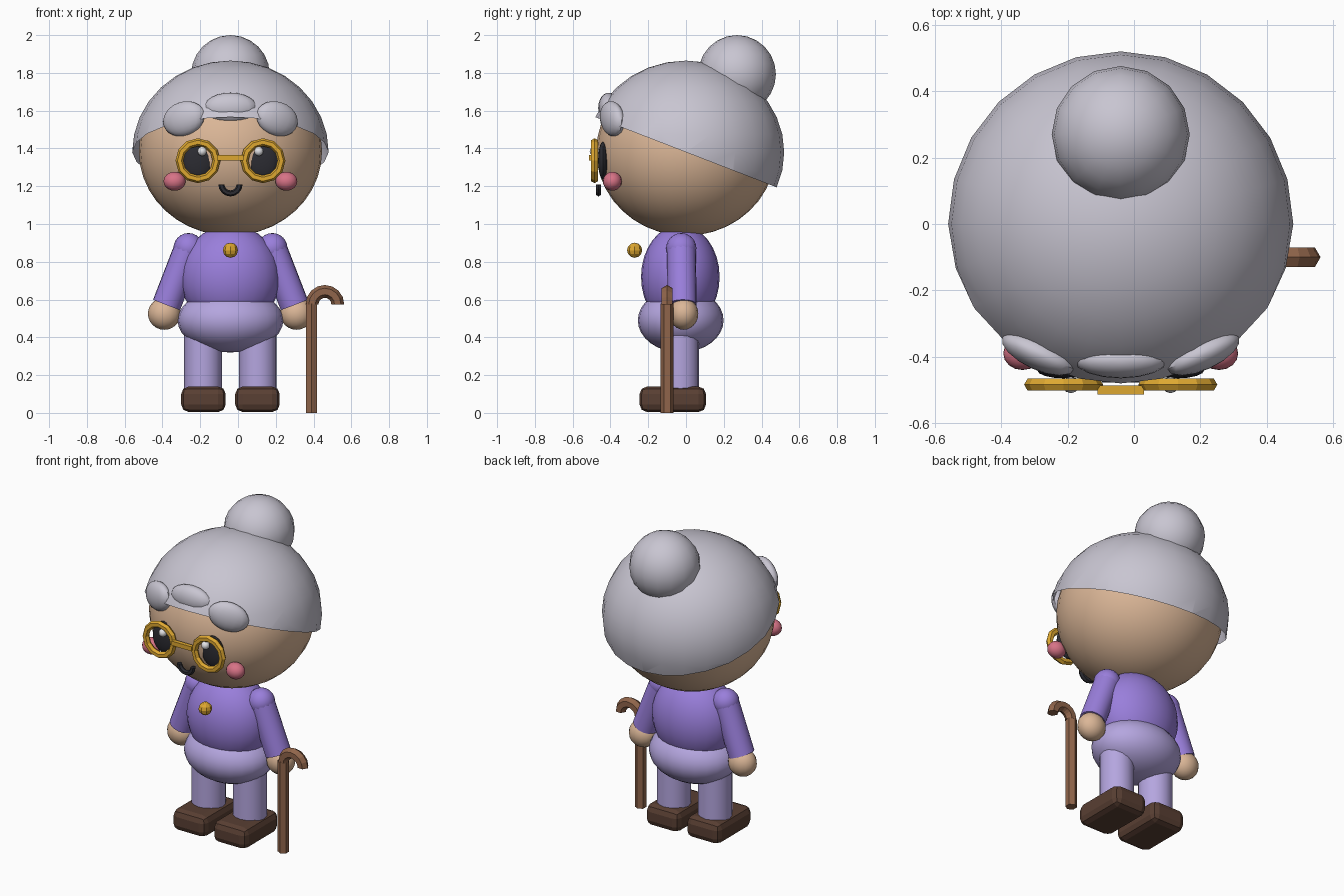
import bpy, bmesh, math
from math import pi, radians
from mathutils import Vector, Matrix

cube = bpy.data.objects.get("Cube")
if cube:
    bpy.data.objects.remove(cube, do_unlink=True)

CX = -0.04  # the figure's own centre line


def material(name, *rgb):
    m = bpy.data.materials.new(name)
    m.use_nodes = True
    m.diffuse_color = (*rgb, 1)
    m.node_tree.nodes["Principled BSDF"].inputs["Base Color"].default_value = (*rgb, 1)
    return m


GREY = material("silver hair", 0.58, 0.56, 0.64)
SKIN = material("skin", 0.71, 0.47, 0.31)
PURPLE = material("purple jumper", 0.32, 0.21, 0.71)
LILAC = material("lilac cloth", 0.46, 0.38, 0.74)
BROWN = material("dark brown leather", 0.10, 0.05, 0.033)
WOOD = material("cane wood", 0.28, 0.13, 0.07)
GOLD = material("gold", 0.73, 0.39, 0.03)
PINK = material("cheek pink", 0.68, 0.17, 0.24)
DARK = material("near black", 0.025, 0.025, 0.032)
WHITE = material("eye glint", 0.85, 0.85, 0.88)


def finish(name, bm, mat, smooth=False):
    mesh = bpy.data.meshes.new(name)
    bmesh.ops.recalc_face_normals(bm, faces=bm.faces)
    bm.to_mesh(mesh)
    bm.free()
    mesh.materials.append(mat)
    obj = bpy.data.objects.new(name, mesh)
    bpy.context.collection.objects.link(obj)
    if smooth:
        bpy.ops.object.select_all(action='DESELECT')
        obj.select_set(True)
        bpy.context.view_layer.objects.active = obj
        bpy.ops.object.shade_smooth_by_angle(angle=radians(40))
    return obj


def ball(name, mat, loc, radii, segs=16, rings=12, turn=None, cut=None, smooth=True):
    """Ellipsoid; cut is the normal of a plane through its centre, upper side kept."""
    bm = bmesh.new()
    bmesh.ops.create_uvsphere(bm, u_segments=segs, v_segments=rings, radius=1)
    bmesh.ops.scale(bm, vec=radii, verts=bm.verts)
    if cut:
        bmesh.ops.bisect_plane(bm, geom=bm.verts[:] + bm.edges[:] + bm.faces[:],
                               plane_co=(0, 0, 0), plane_no=cut, clear_inner=True)
    m = Matrix.Translation(loc)
    if turn:
        m = m @ turn
    bm.transform(m)
    return finish(name, bm, mat, smooth)


def rod(name, mat, a, b, radius, sides=16, smooth=True):
    a, b = Vector(a), Vector(b)
    bm = bmesh.new()
    bmesh.ops.create_cone(bm, cap_ends=True, segments=sides, radius1=radius,
                          radius2=radius, depth=(b - a).length)
    axis = b - a
    turn = Vector((0, 0, 1)).rotation_difference(axis).to_matrix().to_4x4()
    bm.transform(Matrix.Translation((a + b) / 2) @ turn)
    return finish(name, bm, mat, smooth)


def hoop(name, mat, loc, major, minor, angle=2 * pi, steps=12, half=1):
    """Six-sided tube swept in the xz plane; half = 1 arches up, -1 hangs down."""
    bm = bmesh.new()
    section = [bm.verts.new((major + minor * math.cos(i * pi / 3),
                             minor * math.sin(i * pi / 3), 0)) for i in range(6)]
    edges = [bm.edges.new((section[i], section[i - 1])) for i in range(6)]
    bmesh.ops.spin(bm, geom=section + edges, cent=(0, 0, 0), axis=(0, -half, 0),
                   angle=angle, steps=steps)
    bmesh.ops.remove_doubles(bm, verts=bm.verts, dist=0.0005)
    bmesh.ops.holes_fill(bm, edges=bm.edges, sides=6)
    bmesh.ops.translate(bm, vec=loc, verts=bm.verts)
    return finish(name, bm, mat)


def box(name, mat, loc, size, bevel=0):
    bm = bmesh.new()
    bmesh.ops.create_cube(bm, size=1)
    bmesh.ops.scale(bm, vec=size, verts=bm.verts)
    if bevel:
        bmesh.ops.bevel(bm, geom=bm.edges[:], offset=bevel, segments=2,
                        profile=0.5, affect='EDGES')
    bmesh.ops.translate(bm, vec=loc, verts=bm.verts)
    return finish(name, bm, mat)


# Head and hair
ball("head", SKIN, (CX, 0, 1.385), (0.485, 0.475, 0.447), 32, 20)
ball("hair_cap", GREY, (CX, 0, 1.38), (0.52, 0.52, 0.485), 24, 16, cut=(0, 0.36, 0.93))
ball("hair_bun", GREY, (CX, 0.27, 1.793), (0.208, 0.206, 0.207))
ball("fringe_middle", GREY, (CX, -0.41, 1.615), (0.14, 0.055, 0.08))

# Face middle
hoop("mouth", DARK, (CX, -0.463, 1.21), 0.048, 0.016, pi, 8, half=-1)
box("glasses_bridge", GOLD, (CX, -0.5, 1.35), (0.14, 0.026, 0.028))

# Body
ball("torso", PURPLE, (CX, -0.03, 0.72), (0.265, 0.208, 0.275), 24, 16)
ball("hips", LILAC, (CX, -0.028, 0.49), (0.28, 0.227, 0.17), 24, 16)
ball("brooch", GOLD, (CX, -0.272, 0.861), (0.04, 0.04, 0.04), 8, 6, smooth=False)

# Paired parts
for side, s in (("left", 1), ("right", -1)):
    def at(x, y, z):
        return (CX + s * x, y, z)

    lock_turn = Matrix.Rotation(s * radians(24), 4, 'Z') @ Matrix.Rotation(s * radians(17), 4, 'Y')
    ball(side + "_fringe_lock", GREY, at(0.247, -0.39, 1.557), (0.122, 0.05, 0.09), turn=lock_turn)
    ball(side + "_eye", DARK, at(0.172, -0.44, 1.335), (0.08, 0.025, 0.1))
    ball(side + "_eye_glint", WHITE, at(0.15, -0.485, 1.385), (0.025, 0.025, 0.025), 10, 8)
    hoop(side + "_glasses_rim", GOLD, at(0.172, -0.484, 1.335), 0.098, 0.021)
    ball(side + "_cheek", PINK, at(0.296, -0.39, 1.226), (0.058, 0.05, 0.05))

    ball(side + "_shoulder", PURPLE, at(0.222, -0.025, 0.872), (0.08, 0.08, 0.08))
    rod(side + "_sleeve", PURPLE, at(0.222, -0.025, 0.872), at(0.338, -0.02, 0.572), 0.077)
    ball(side + "_hand", SKIN, at(0.35, -0.012, 0.525), (0.087, 0.077, 0.085))

    rod(side + "_leg", LILAC, at(0.145, -0.03, 0.08), at(0.145, -0.03, 0.45), 0.1)
    box(side + "_shoe", BROWN, at(0.143, -0.07, 0.072), (0.236, 0.352, 0.135), 0.04)

# Walking cane
rod("cane_shaft", WOOD, (0.39, -0.1, 0), (0.39, -0.1, 0.58), 0.034, 6, smooth=False)
hoop("cane_handle", WOOD, (0.46, -0.1, 0.575), 0.068, 0.034, pi, 8)
